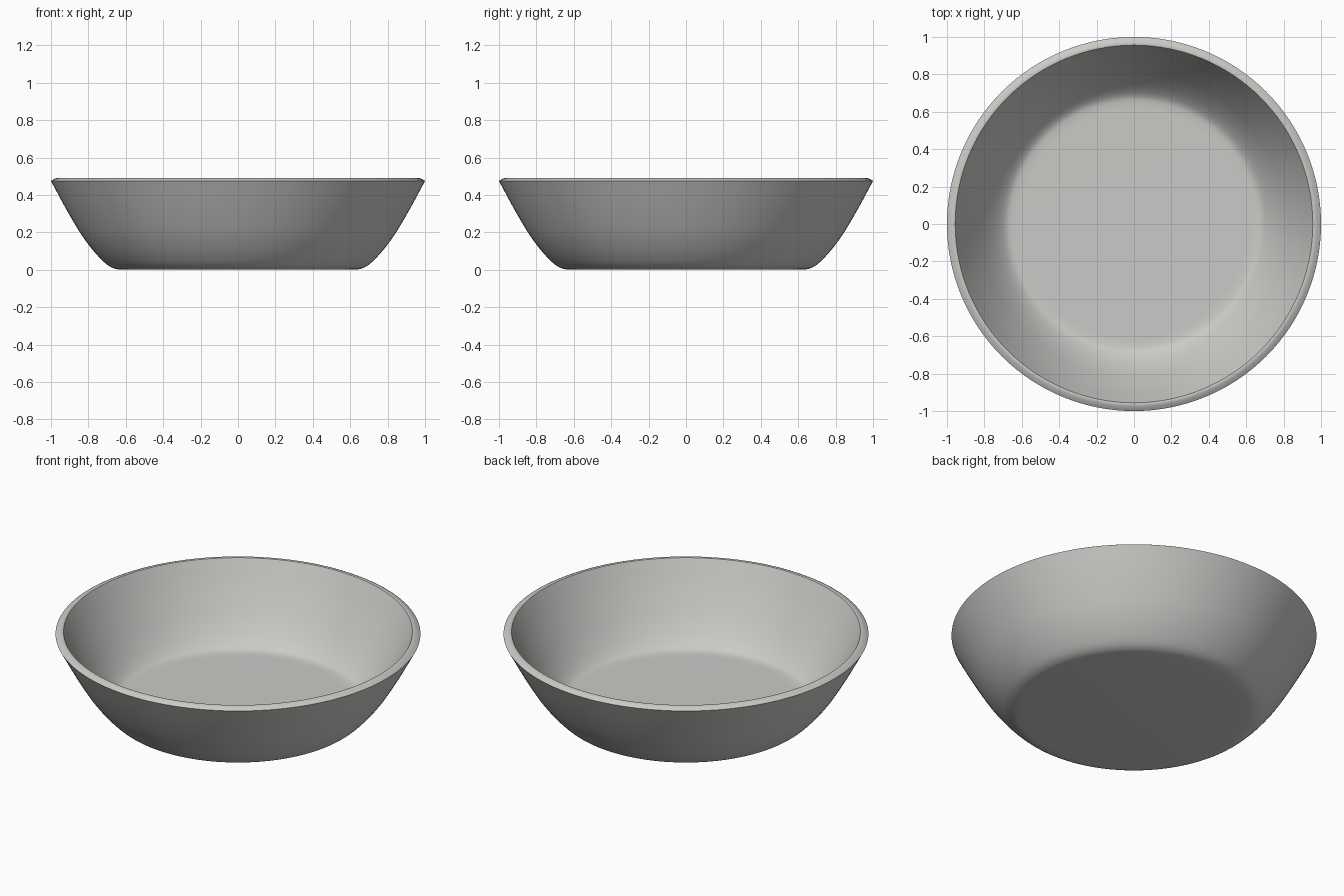
import bpy, bmesh, math
from mathutils import Vector

if "Cube" in bpy.data.objects:
    bpy.data.objects.remove(bpy.data.objects["Cube"])

SEGMENTS = 128

# (radius, height) control points of each smooth run of the profile
outer = [(0.62, 0.0), (0.66, 0.006), (0.70, 0.027), (0.75, 0.075),
         (0.80, 0.135), (0.85, 0.207), (0.925, 0.335), (1.0, 0.475)]
rim = [(1.0, 0.475), (0.985, 0.484), (0.968, 0.491), (0.956, 0.490)]
inner = [(0.956, 0.490), (0.89, 0.355), (0.815, 0.222), (0.765, 0.148),
         (0.72, 0.095), (0.68, 0.064), (0.64, 0.056), (0.60, 0.055)]


def smooth(points, steps=4):
    """Catmull-Rom curve through the points."""
    p = [Vector(q) for q in points]
    p = [2 * p[0] - p[1]] + p + [2 * p[-1] - p[-2]]
    out = []
    for i in range(1, len(p) - 2):
        a, b, c, d = p[i - 1:i + 3]
        for s in range(steps):
            t = s / steps
            out.append(0.5 * (2 * b + (c - a) * t + (2 * a - 5 * b + 4 * c - d) * t ** 2
                              + (3 * b - a - 3 * c + d) * t ** 3))
    return out + [p[-2]]


# Full profile from underside to inside floor
profile = smooth(outer) + smooth(rim, 2)[1:] + smooth(inner)[1:]

# Revolve into a bowl
bm = bmesh.new()
rings = []
for r, z in profile:
    rings.append([bm.verts.new((r * math.cos(a), r * math.sin(a), max(z, 0.0)))
                  for a in (math.tau * k / SEGMENTS for k in range(SEGMENTS))])
for lo, hi in zip(rings, rings[1:]):
    for k in range(SEGMENTS):
        n = (k + 1) % SEGMENTS
        bm.faces.new((lo[k], lo[n], hi[n], hi[k]))
# Flat underside and inside floor
bm.faces.new(rings[0][::-1])
bm.faces.new(rings[-1])
bmesh.ops.recalc_face_normals(bm, faces=bm.faces)

mesh = bpy.data.meshes.new("bowl")
bm.to_mesh(mesh)
bm.free()
bowl = bpy.data.objects.new("bowl", mesh)
bpy.context.collection.objects.link(bowl)

# Warm light grey ceramic
mat = bpy.data.materials.new("warm light grey")
mat.diffuse_color = (0.60, 0.59, 0.57, 1.0)
mat.use_nodes = True
mat.node_tree.nodes["Principled BSDF"].inputs["Base Color"].default_value = mat.diffuse_color
mesh.materials.append(mat)

bpy.context.view_layer.objects.active = bowl
bowl.select_set(True)
bpy.ops.object.shade_smooth_by_angle(angle=math.radians(35))
